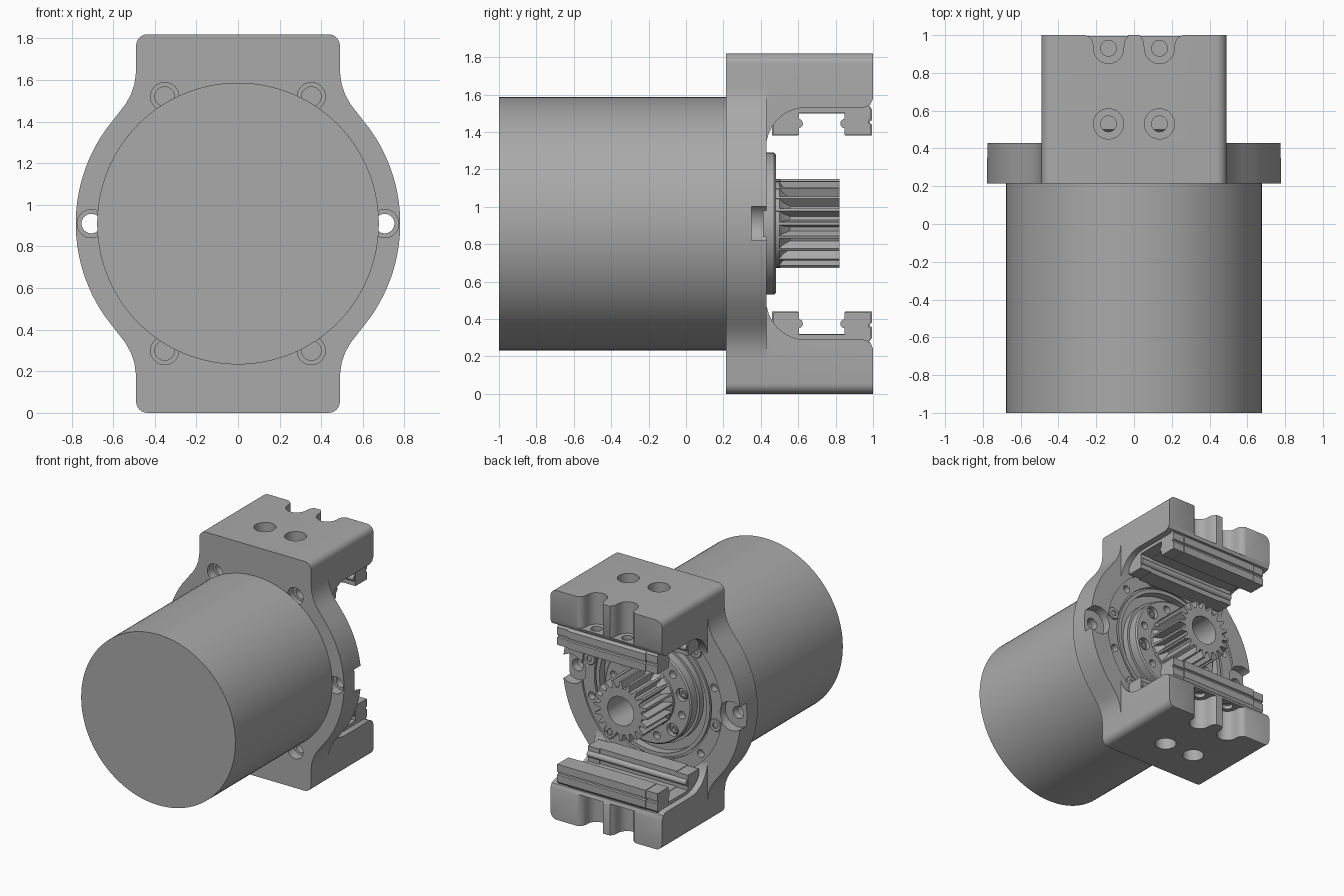
import bpy, bmesh
from math import sin, cos, pi, radians
from mathutils import Matrix

if "Cube" in bpy.data.objects:
    bpy.data.objects.remove(bpy.data.objects["Cube"])

CZ = 0.91  # height of the motor axis
grey = bpy.data.materials.new("plain_grey")
grey.use_nodes = True
grey.diffuse_color = (0.4, 0.4, 0.4, 1)
grey.node_tree.nodes["Principled BSDF"].inputs["Base Color"].default_value = (0.4, 0.4, 0.4, 1)


def make(name, bm):
    bmesh.ops.recalc_face_normals(bm, faces=bm.faces)
    mesh = bpy.data.meshes.new(name)
    bm.to_mesh(mesh)
    bm.free()
    mesh.materials.append(grey)
    ob = bpy.data.objects.new(name, mesh)
    bpy.context.collection.objects.link(ob)
    return ob


def prism(name, pts, axis, a, b):
    """Extrude a 2D outline along one axis from a to b."""
    bm = bmesh.new()
    place = {"x": lambda u, v, t: (t, u, v),
             "y": lambda u, v, t: (u, t, v),
             "z": lambda u, v, t: (u, v, t)}[axis]
    lo, hi = ([bm.verts.new(place(u, v, t)) for u, v in pts] for t in (a, b))
    bm.faces.new(lo)
    bm.faces.new(hi)
    n = len(pts)
    for i in range(n):
        j = (i + 1) % n
        bm.faces.new((lo[i], lo[j], hi[j], hi[i]))
    return make(name, bm)


def lathe(name, prof, x=0, z=CZ, n=64):
    """Spin a closed (radius, y) section around a y-axis through x, z."""
    bm = bmesh.new()
    rings = []
    for i in range(n):
        a = 2 * pi * i / n
        rings.append([bm.verts.new((x + r * cos(a), y, z + r * sin(a))) for r, y in prof])
    m = len(prof)
    for i in range(n):
        p, q = rings[i], rings[(i + 1) % n]
        for k in range(m):
            l = (k + 1) % m
            bm.faces.new((p[k], p[l], q[l], q[k]))
    return make(name, bm)


def circle(r, u=0, v=CZ, n=32):
    return [(u + r * cos(2 * pi * i / n), v + r * sin(2 * pi * i / n)) for i in range(n)]


def rod(r, x, z, a, b, n=32):
    return prism("cutter", circle(r, x, z, n), "y", a, b)


def cut(ob, *cutters):
    """Subtract the cutters for good and remove them."""
    for c in cutters:
        mod = ob.modifiers.new("cut", "BOOLEAN")
        mod.operation, mod.solver, mod.object = "DIFFERENCE", "EXACT", c
        bpy.context.view_layer.objects.active = ob
        bpy.ops.object.modifier_apply(modifier=mod.name)
        bpy.data.objects.remove(c)


def four_way(quad):
    """Mirror a quarter outline, running from +x to +z, around the axis."""
    full = quad + [(-x, z) for x, z in reversed(quad)]
    full += [(-x, -z) for x, z in quad] + [(x, -z) for x, z in reversed(quad)]
    out = []
    for x, z in full:
        if not out or abs(x - out[-1][0]) + abs(z - out[-1][1]) > 1e-5:
            out.append((x, z))
    return [(x, z + CZ) for x, z in out]


def polar(r, deg):
    return r * cos(radians(deg)), CZ + r * sin(radians(deg))


# Motor can
prism("motor_can", circle(0.677, n=128), "y", -1, 0.217)

# Mounting flange: round plate blending into square ends
corner = [(0.435 + 0.055 * cos(a * pi / 12), 0.855 + 0.055 * sin(a * pi / 12)) for a in range(7)]
rim = [(0.78 * cos(radians(a)), 0.78 * sin(radians(a))) for a in range(2, 38, 3)]
neck = [(0.575, 0.53), (0.54, 0.575), (0.515, 0.62), (0.498, 0.67), (0.49, 0.73)]
flange = prism("mounting_flange", four_way(rim + neck + corner), "y", 0.215, 0.43)
cut(flange, rod(0.617, 0, CZ, 0.415, 0.6, 96), rod(0.47, 0, CZ, 0.35, 0.6, 96),
    lathe("cutter", [(0.5, 0.395), (0.515, 0.395), (0.515, 0.5), (0.5, 0.5)], n=96))
for k in range(6):
    x, z = polar(0.705, 60 * k)
    cut(flange, rod(0.068, x, z, 0.1, 0.29))
    if k % 3 == 0:
        cut(flange, rod(0.047, x, z, 0.1, 0.6), rod(0.115, x, z, 0.35, 0.6))
    else:
        cut(flange, rod(0.047, x, z, 0.2, 0.37))
    cut(flange, rod(0.03, *polar(0.565, 60 * k - 18), 0.36, 0.6, 20))
    x, z = polar(0.565, 60 * k + 12)
    lathe("ring_screw", [(0.022, 0.4), (0.022, 0.425), (0.046, 0.425), (0.05, 0.42), (0.05, 0.4)], x, z, 24)

# Arms: block hollowed by a rounded side window and the round pocket
arms = prism("arms", four_way([(0.49, 0)] + corner), "y", 0.425, 1)
side = [(0.427, 0)] + [(0.637 - 0.21 * cos(a * pi / 16), 0.4 + 0.22 * sin(a * pi / 16)) for a in range(9)]
side += [(0.95, 0.62), (0.985, 0.635), (1.001, 0.67), (1.2, 0.67), (1.2, 0)]
window = [(y, CZ + z) for y, z in side[1:-1]] + [(y, CZ - z) for y, z in reversed(side[1:-1])]
cut(arms, prism("cutter", window, "x", -1, 1), rod(0.617, 0, CZ, 0.4, 1.2, 96))

# Bolt pockets through each arm; the rear pair opens to the back edge
notch = [(0.08 * cos(a * pi / 12), 0.93 + 0.08 * sin(a * pi / 12)) for a in range(-12, 1)]
flare = [(0.08, 0.95), (0.088, 0.975), (0.105, 0.992), (0.125, 1.001), (0.125, 1.1)]
inner = [(-0.105, 1.1), (-0.105, 1.001), (-0.095, 0.985), (-0.083, 0.965)]
scallop = notch + flare + inner
for sz in (1, -1):
    for sx in (1, -1):
        x = 0.135 * sx
        a, b = CZ + sz * 0.66, CZ + sz * 1.2
        cut(arms, prism("cutter", circle(0.08, x, 0.53), "z", a, b),
            prism("cutter", [(x + u * sx, v) for u, v in scallop], "z", a, b))
        for y in (0.53, 0.93):
            cut(arms, prism("cutter", circle(0.042, x, y, 24), "z", CZ + sz * 0.5, b))

# Linear slide carriages with end caps and bearing rods
section = [(0.46, 0.47), (0.6, 0.47), (0.6, 0.59), (0.85, 0.59), (0.85, 0.47), (0.995, 0.47),
           (0.995, 0.53), (0.983, 0.535), (0.983, 0.548), (0.995, 0.553), (0.995, 0.61),
           (0.98, 0.63), (0.5, 0.63), (0.48, 0.59), (0.46, 0.575)]
for sz, tag in ((1, "upper"), (-1, "lower")):
    body = [(y, CZ + sz * z) for y, z in section]
    cap = [(0.728 + (y - 0.728) * 0.97, CZ + sz * (z + 0.004)) for y, z in section]
    prism(tag + "_carriage", body, "x", -0.34, 0.34)
    for s in (1, -1):
        prism(tag + "_carriage_end", cap, "x", s * 0.335, s * 0.44)
    for y in (0.6, 0.85):
        prism(tag + "_bearing_rod", circle(0.025, y, CZ + sz * 0.535, 16), "x", -0.435, 0.435)

# Output disc with countersunk bolt holes
disc = lathe("output_disc", [(0.05, 0.34), (0.4, 0.34), (0.4, 0.4), (0.38, 0.4),
                             (0.38, 0.47), (0.37, 0.48), (0.05, 0.48)], n=96)
for k in range(6):
    cut(disc, rod(0.05, *polar(0.31, 60 * k + 45), 0.44, 0.6, 24),
        rod(0.03, *polar(0.31, 60 * k + 15), 0.43, 0.6, 20))
    x, z = polar(0.31, 60 * k + 45)
    lathe("disc_screw", [(0.018, 0.43), (0.018, 0.465), (0.03, 0.465), (0.044, 0.45), (0.044, 0.43)], x, z, 20)

# Pinion: toothed ring with a bore, plus the tooth run-out collar
TEETH = 20
gear = []
for t in range(TEETH):
    for frac, r in ((-0.33, 0.183), (-0.24, 0.2), (-0.1, 0.238), (0.1, 0.238), (0.24, 0.2), (0.33, 0.183)):
        gear.append(polar(r, 360 * (t + frac) / TEETH))
pinion = prism("pinion", gear, "y", 0.479, 0.82)
cut(pinion, rod(0.115, 0, CZ, 0.4, 0.9, 48))
lathe("pinion_collar", [(0.115, 0.47), (0.236, 0.47), (0.236, 0.5), (0.21, 0.52),
                        (0.18, 0.56), (0.115, 0.56)])

# Smooth the curved faces, keep the edges crisp
bpy.ops.object.select_all(action="DESELECT")
for ob in bpy.context.scene.objects:
    if ob.type == "MESH":
        ob.select_set(True)
        bpy.context.view_layer.objects.active = ob
bpy.ops.object.shade_smooth_by_angle(angle=radians(30))
